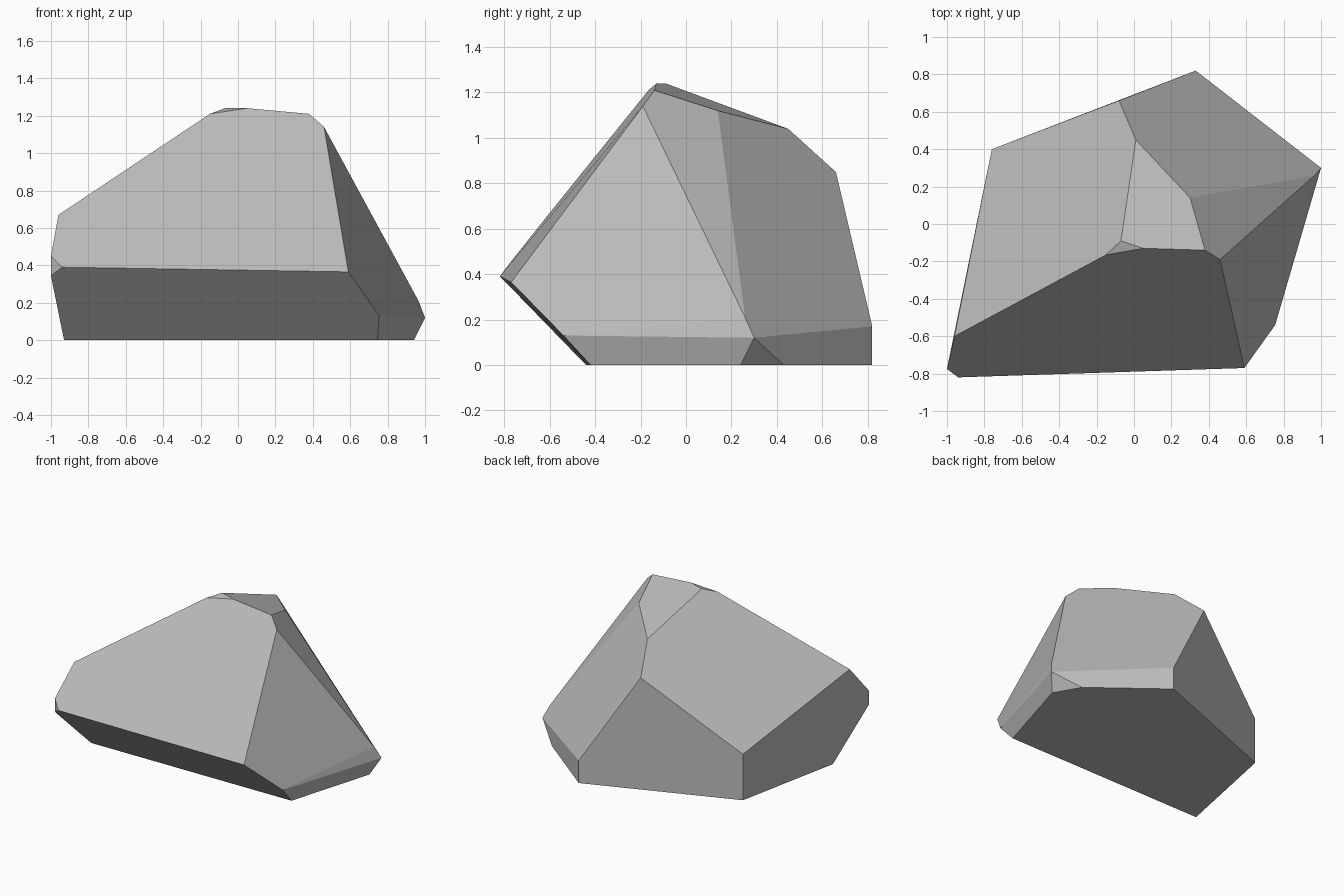
import bpy
import bmesh
import math

cube = bpy.data.objects.get("Cube")
if cube:
    bpy.data.objects.remove(cube, do_unlink=True)

# Plain stone grey
grey = bpy.data.materials.new("stone_grey")
grey.use_nodes = True
colour = (0.5, 0.5, 0.5, 1)
grey.diffuse_color = colour
grey.node_tree.nodes["Principled BSDF"].inputs["Base Color"].default_value = colour

# Footprint on the ground
base = [(-.93, -.44), (.745, -.42), (.94, .24), (.83, .43), (.33, .82), (-.76, .40)]

# Lower rim and flank corners
rim = [(-.94, -.82, .39), (-1, -.775, .345), (-1, -.775, .45), (-.96, -.60, .67),
       (.59, -.77, .365), (.755, -.54, .13), (1, .30, .12), (.965, .26, .21),
       (.33, .82, .17), (-.76, .40, .35)]

# Chipped crown corners
crown = [(-.15, -.165, 1.21), (-.07, -.09, 1.24), (.05, -.13, 1.24), (.38, -.14, 1.21),
         (.46, -.19, 1.14), (.30, .14, 1.12), (.01, .45, 1.04), (-.08, .66, .85)]

# Wrap the corners in a convex skin and merge nearly flat facets
bm = bmesh.new()
for co in [(x, y, 0) for x, y in base] + rim + crown:
    bm.verts.new(co)
bmesh.ops.convex_hull(bm, input=list(bm.verts))
bmesh.ops.delete(bm, geom=[v for v in bm.verts if not v.link_faces], context="VERTS")
bmesh.ops.dissolve_limit(bm, angle_limit=math.radians(4),
                         verts=list(bm.verts), edges=list(bm.edges))
bmesh.ops.recalc_face_normals(bm, faces=list(bm.faces))

mesh = bpy.data.meshes.new("rock")
bm.to_mesh(mesh)
bm.free()
mesh.materials.append(grey)
rock = bpy.data.objects.new("rock", mesh)
bpy.context.collection.objects.link(rock)
